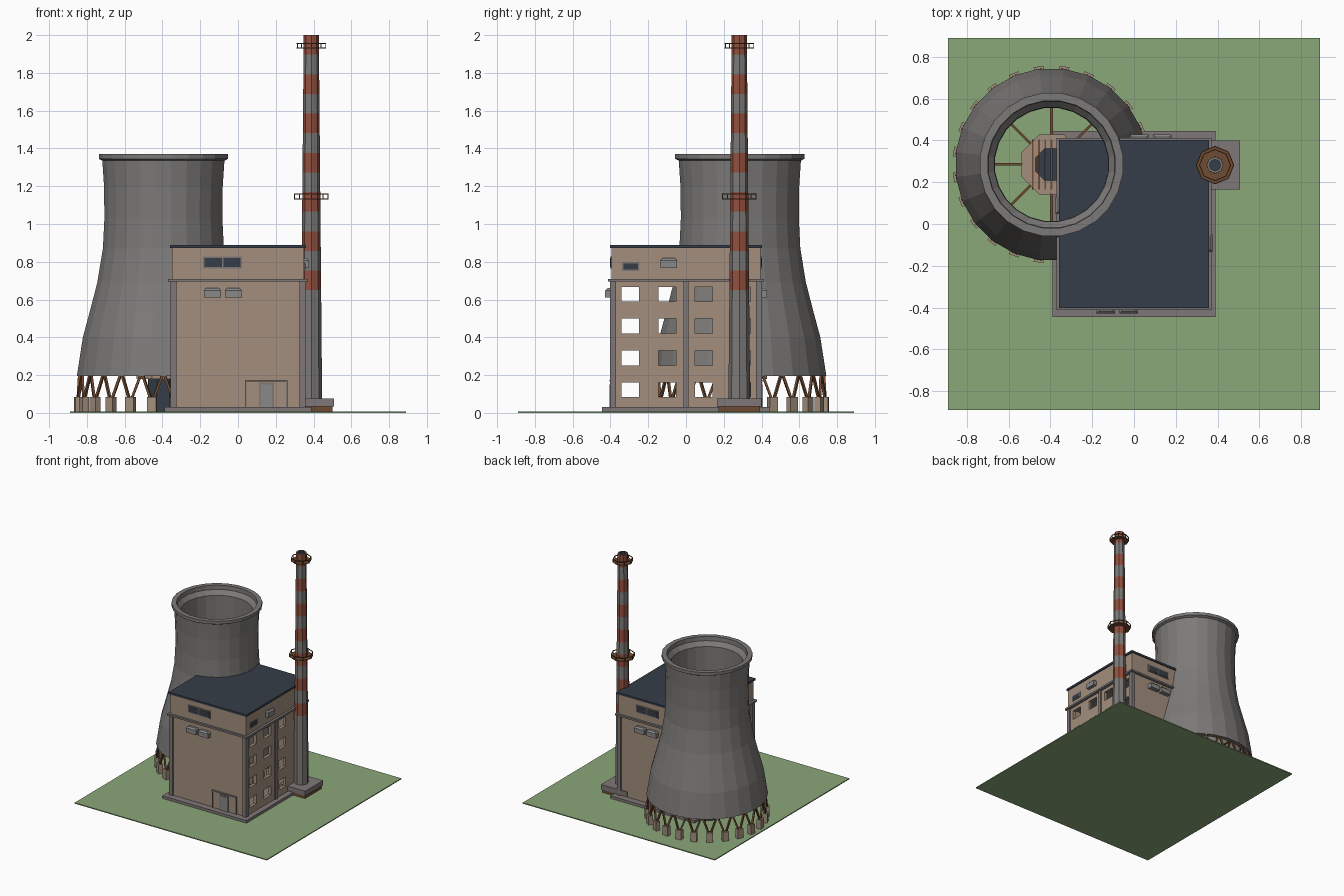
import bpy, bmesh, math
from mathutils import Vector, Matrix

if "Cube" in bpy.data.objects:
    bpy.data.objects.remove(bpy.data.objects["Cube"])


def mat(name, rgb):
    m = bpy.data.materials.new(name)
    lin = [((c / 255 + 0.055) / 1.055) ** 2.4 for c in rgb]
    m.diffuse_color = (*lin, 1)
    m.use_nodes = True
    m.node_tree.nodes["Principled BSDF"].inputs["Base Color"].default_value = m.diffuse_color
    return m


GRASS = mat("grass_green", (139, 168, 122))
CONC = mat("concrete_grey", (124, 122, 120))
WALL = mat("tan_wall", (163, 143, 125))
TRIM = mat("trim_grey", (127, 120, 119))
ROOF = mat("dark_slate", (54, 61, 72))
RED = mat("stripe_red", (146, 80, 62))
RUST = mat("rust_brown", (112, 76, 52))
VENT = mat("vent_grey", (137, 136, 136))


def finish(name, bm, *mats):
    bmesh.ops.recalc_face_normals(bm, faces=bm.faces)
    me = bpy.data.meshes.new(name)
    bm.to_mesh(me)
    bm.free()
    for m in mats:
        me.materials.append(m)
    ob = bpy.data.objects.new(name, me)
    bpy.context.collection.objects.link(ob)
    return ob


def add_box(bm, x0, x1, y0, y1, z0, z1, m=None):
    M = Matrix.Translation(((x0 + x1) / 2, (y0 + y1) / 2, (z0 + z1) / 2))
    M = M @ Matrix.Diagonal((abs(x1 - x0), abs(y1 - y0), abs(z1 - z0), 1))
    bmesh.ops.create_cube(bm, size=1, matrix=(m or Matrix()) @ M)


def boxes(name, mtl, items):
    bm = bmesh.new()
    for b in items:
        add_box(bm, *b)
    return finish(name, bm, mtl)


def add_beam(bm, a, b, w):
    a, b = Vector(a), Vector(b)
    d = b - a
    M = Matrix.Translation((a + b) / 2) @ d.to_track_quat('Z', 'Y').to_matrix().to_4x4()
    bmesh.ops.create_cube(bm, size=1, matrix=M @ Matrix.Diagonal((w, w, d.length, 1)))


def add_lathe(bm, prof, n, c, phase=0.0, closed=True):
    rings = [[bm.verts.new((c[0] + r * math.cos(phase + k * math.tau / n),
                            c[1] + r * math.sin(phase + k * math.tau / n), z))
              for k in range(n)] for r, z in prof]
    for i in range(len(rings) if closed else len(rings) - 1):
        a, b = rings[i], rings[(i + 1) % len(rings)]
        for k in range(n):
            j = (k + 1) % n
            bm.faces.new((a[k], a[j], b[j], b[k]))
    return rings


def polar(c, r, a, z):
    return (c[0] + r * math.cos(a), c[1] + r * math.sin(a), z)


def turned(items):
    """Items plus copies turned half a circle about the building centre."""
    return items + [(-b[1], -b[0], -b[3], -b[2], b[4], b[5]) for b in items]


# Grass slab
boxes("grass_base", GRASS, [(-0.89, 0.89, -0.89, 0.89, 0, 0.008)])

# Cooling tower shell
T = (-0.395, 0.285)
STEP = math.tau / 24
outer = [(0.462, 0.195), (0.43, 0.40), (0.392, 0.54), (0.353, 0.69), (0.323, 0.87), (0.315, 1.03),
         (0.317, 1.2), (0.326, 1.335), (0.345, 1.345), (0.345, 1.37)]
inner = [(0.307, 1.37), (0.305, 1.335), (0.275, 1.3), (0.272, 1.03), (0.283, 0.87), (0.313, 0.69),
         (0.352, 0.54), (0.39, 0.40), (0.425, 0.195)]
bm = bmesh.new()
add_lathe(bm, outer + inner, 24, T, STEP / 2)
finish("cooling_tower", bm, CONC)

# Tower feet and V struts
feet, struts = bmesh.new(), bmesh.new()
for k in range(24):
    a = (k + 0.5) * STEP
    M = Matrix.Translation((*T, 0)) @ Matrix.Rotation(a, 4, 'Z')
    add_box(feet, 0.437, 0.473, -0.024, 0.024, 0.005, 0.085, M)
    for s in (-1, 1):
        add_beam(struts, polar(T, 0.455, a + s * 0.02, 0.08), polar(T, 0.445, a + s * STEP * 0.45, 0.2), 0.013)
finish("tower_feet", feet, WALL)
finish("tower_struts", struts, RUST)

# Inner octagonal basin with spokes
bm = bmesh.new()
add_lathe(bm, [(0.155, 0.18), (0.155, 0.205), (0.085, 0.205), (0.085, 0.18)], 8, T, math.pi / 8)
finish("basin_ring", bm, WALL)
bm = bmesh.new()
r = add_lathe(bm, [(0.088, 0.008), (0.088, 0.2)], 8, T, math.pi / 8, False)
bm.faces.new(r[1])
finish("basin_core", bm, ROOF)
bm = bmesh.new()
for k in range(8):
    a = k * math.pi / 4
    add_beam(bm, polar(T, 0.14, a, 0.2), polar(T, 0.44, a, 0.2), 0.012)
for x in (-0.09, -0.06, -0.03, 0.0, 0.03, 0.06, 0.09):
    add_beam(bm, (T[0] + x, T[1] - 0.12, 0.208), (T[0] + x, T[1] + 0.12, 0.208), 0.008)
finish("basin_spokes", bm, RUST)

# Building plinth, cornice, pillars
boxes("plinth", TRIM, [(-0.39, 0.39, -0.445, 0.445, 0.004, 0.03)])
boxes("cornice", TRIM, [(-0.37, 0.37, -0.412, 0.412, 0.695, 0.71)])
pillars = []
for sx in (-1, 1):
    for y0, y1 in ((-0.402, -0.37), (-0.012, 0.012), (0.37, 0.402)):
        pillars.append((sx * 0.325, sx * 0.357, y0, y1, 0.03, 0.7))
boxes("pillars", TRIM, pillars)

# Front and back walls, upper storey, roof
boxes("end_walls", WALL, turned([(-0.335, 0.335, -0.39, -0.365, 0.03, 0.7)]))
boxes("upper_storey", WALL, [(-0.35, 0.35, -0.395, 0.395, 0.71, 0.875)])
boxes("roof", ROOF, [(-0.36, 0.36, -0.403, 0.403, 0.873, 0.89)])

# Side walls with open windows: a grid of cells that skips the openings
ys = [-0.385]
for c in (-0.295, -0.1, 0.093, 0.295):
    ys += [c - 0.046, c + 0.046]
ys.append(0.385)
zs = [0.03]
for c in (0.123, 0.29, 0.46, 0.628):
    zs += [c - 0.039, c + 0.039]
zs.append(0.7)
bm = bmesh.new()
for sx in (-1, 1):
    V = [[bm.verts.new((sx * 0.345, y, z)) for z in zs] for y in ys]
    for i in range(len(ys) - 1):
        for j in range(len(zs) - 1):
            if not (i % 2 and j % 2):
                q = [V[i][j], V[i + 1][j], V[i + 1][j + 1], V[i][j + 1]]
                bm.faces.new(q if sx > 0 else q[::-1])
for f in bm.faces:
    f.normal_update()
geo = bmesh.ops.solidify(bm, geom=bm.faces[:], thickness=0.025)
# keep the walls inside the pillar line
xs = [abs(v.co.x) for v in bm.verts]
shift = max(xs) - 0.345
for v in bm.verts:
    v.co.x -= math.copysign(shift, v.co.x)
finish("side_walls", bm, WALL)

# Upper windows (frame plus panes)
boxes("window_frames", TRIM, turned([(-0.185, 0.022, -0.4, -0.39, 0.765, 0.828),
                                     (0.345, 0.355, -0.34, -0.245, 0.75, 0.798)]))
boxes("window_panes", ROOF, turned([(-0.177, -0.085, -0.403, -0.395, 0.773, 0.82),
                                    (-0.078, 0.014, -0.403, -0.395, 0.773, 0.82),
                                    (0.35, 0.358, -0.332, -0.253, 0.758, 0.79)]))

# Vent hoods: boxes with chamfered top edge
bm = bmesh.new()
for b in turned([(-0.18, -0.09, -0.428, -0.385, 0.61, 0.66), (-0.07, 0.02, -0.428, -0.385, 0.61, 0.66),
                 (0.345, 0.377, -0.135, -0.047, 0.768, 0.82)]):
    add_box(bm, *b)
top = [e for e in bm.edges if abs(e.verts[0].co.z - e.verts[1].co.z) < 1e-5
       and any(f.normal.z > 0.9 for f in e.link_faces)]
bmesh.ops.bevel(bm, geom=top, offset=0.012, segments=1, affect='EDGES')
finish("vent_hoods", bm, VENT)

# Entrance
boxes("door_surround", WALL, turned([(0.045, 0.255, -0.397, -0.385, 0.03, 0.165)]))
boxes("door_trim", TRIM, turned([(0.038, 0.262, -0.405, -0.385, 0.165, 0.175),
                                 (0.038, 0.045, -0.4, -0.385, 0.03, 0.165),
                                 (0.255, 0.262, -0.4, -0.385, 0.03, 0.165),
                                 (0.11, 0.19, -0.401, -0.39, 0.03, 0.16)]))
boxes("door", VENT, turned([(0.12, 0.18, -0.404, -0.395, 0.03, 0.15)]))

# Chimney base
C = (0.388, 0.282)
boxes("chimney_base", TRIM, [(C[0] - 0.12, C[0] + 0.12, C[1] - 0.118, C[1] + 0.118, 0.035, 0.075)])
boxes("chimney_footing", RUST, [(C[0] - 0.112, C[0] + 0.112, C[1] - 0.11, C[1] + 0.11, 0.005, 0.035)])

# Striped chimney: bands coloured by height
def rad(z):
    return 0.058 - 0.018 * z / 2


Z0, BAND = 0.65, 1.35 / 13
levels = [0.07] + [Z0 + BAND * k for k in range(14)]
bm = bmesh.new()
prof = [(rad(z), z) for z in levels] + [(0.028, 2.0), (0.028, 1.93)]
rings = add_lathe(bm, prof, 8, C, 0, False)
bm.faces.new(rings[-1])
for f in bm.faces:
    c = f.calc_center_median()
    if max(v.co.z for v in f.verts) > Z0 + 0.01:
        f.material_index = 1 if int((c.z - Z0) / BAND) % 2 == 0 else 0
    if (c.xy - Vector(C)).length < 0.027:
        f.material_index = 2
finish("chimney", bm, CONC, RED, ROOF)

# Chimney platforms with railings
bm = bmesh.new()
for z, R in ((1.13, 0.092), (1.928, 0.077)):
    add_lathe(bm, [(0.03, z), (R, z), (R, z + 0.006), (0.03, z + 0.006)], 8, C)
    add_lathe(bm, [(R - 0.005, z + 0.025), (R, z + 0.025), (R, z + 0.031), (R - 0.005, z + 0.031)], 8, C)
    for k in range(8):
        a = k * math.pi / 4
        add_beam(bm, polar(C, R - 0.003, a, z), polar(C, R - 0.003, a, z + 0.03), 0.005)
finish("chimney_platforms", bm, RUST)
